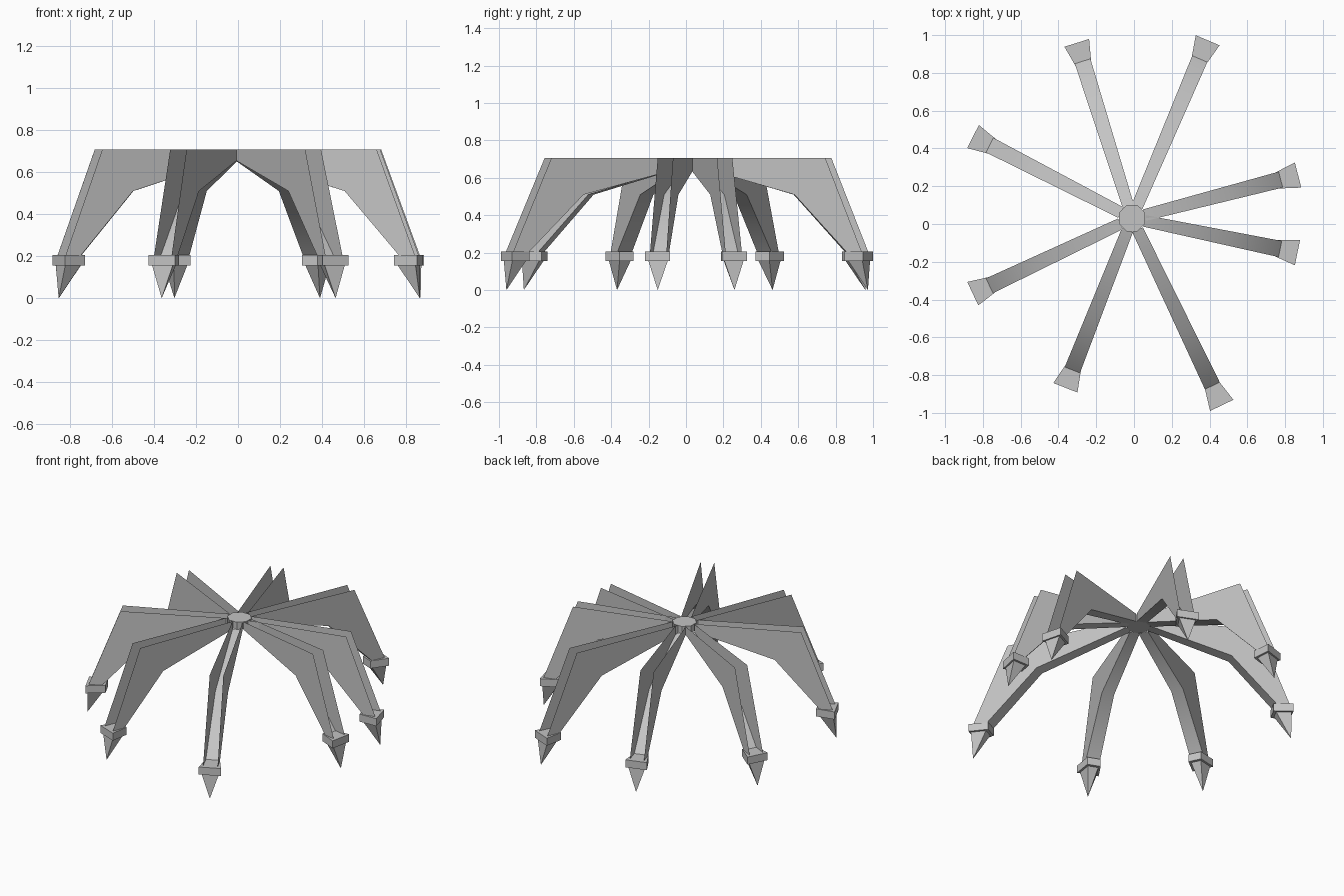
import bpy, bmesh, math
from mathutils import Matrix, Vector

if "Cube" in bpy.data.objects:
    bpy.data.objects.remove(bpy.data.objects["Cube"])

grey = bpy.data.materials.new("plain_grey")
grey.use_nodes = True
grey.diffuse_color = (0.55, 0.55, 0.55, 1)
grey.node_tree.nodes["Principled BSDF"].inputs["Base Color"].default_value = grey.diffuse_color

CENTRE = Vector((-0.01, 0.03, 0))
TOP, FLOOR, HUB_R = 0.707, 0.655, 0.075
HUB_W, END_W = 0.06, 0.09
BLOCK_TOP, BLOCK_BOTTOM = 0.205, 0.155


def finish(name, bm, turn=0.0, solid=True, smooth=False):
    """Turn a bmesh into an object rotated about the hub."""
    if solid:
        bmesh.ops.recalc_face_normals(bm, faces=bm.faces)
    bm.transform(Matrix.Translation(CENTRE) @ Matrix.Rotation(math.radians(turn), 4, "Z"))
    mesh = bpy.data.meshes.new(name)
    bm.to_mesh(mesh)
    bm.free()
    mesh.materials.append(grey)
    obj = bpy.data.objects.new(name, mesh)
    bpy.context.collection.objects.link(obj)
    if smooth:
        bpy.ops.object.select_all(action="DESELECT")
        obj.select_set(True)
        bpy.context.view_layer.objects.active = obj
        bpy.ops.object.shade_smooth_by_angle(angle=math.radians(40))


def trapezoid(bm, inner, outer, inner_w, outer_w, z):
    """Four corners in order, narrow end towards the hub."""
    return [bm.verts.new((r, w / 2, z)) for r, w in
            ((inner, inner_w), (inner, -inner_w), (outer, -outer_w), (outer, outer_w))]


def sides(bm, low, high):
    for i in range(4):
        j = (i + 1) % 4
        bm.faces.new((low[i], low[j], high[j], high[i]))


def channel(name, reach, turn):
    """Open sheet trough: two upright walls joined by a bent floor."""
    floor = [(HUB_R * 0.9, FLOOR), (0.6 * reach, 0.51), (0.9 * reach, 0.2)]
    rim = [(HUB_R * 0.9, TOP), (0.775 * reach, TOP), (0.985 * reach, 0.2)]
    bm = bmesh.new()

    def row(points, side):
        return [bm.verts.new((r, side * (HUB_W + (END_W - HUB_W) * r / reach) / 2, z))
                for r, z in points]

    left_floor, right_floor = row(floor, 1), row(floor, -1)
    left_rim, right_rim = row(rim, 1), row(rim, -1)
    for i in range(2):
        bm.faces.new((left_floor[i], right_floor[i], right_floor[i + 1], left_floor[i + 1]))
    bm.faces.new(left_floor + left_rim[::-1])
    bm.faces.new(right_rim + right_floor[::-1])
    finish(name, bm, turn, solid=False, smooth=True)


def foot_block(name, reach, turn):
    bm = bmesh.new()
    low = trapezoid(bm, reach - 0.118, reach, 0.085, 0.137, BLOCK_BOTTOM)
    high = trapezoid(bm, reach - 0.118, reach, 0.085, 0.137, BLOCK_TOP)
    bm.faces.new(low)
    bm.faces.new(high)
    sides(bm, low, high)
    finish(name, bm, turn)


def foot_spike(name, reach, turn):
    """Leaning pyramid with its tip below the outer edge."""
    bm = bmesh.new()
    base = trapezoid(bm, reach - 0.1, reach - 0.01, 0.065, 0.105, BLOCK_BOTTOM)
    tip = bm.verts.new((reach, 0, 0))
    bm.faces.new(base)
    for i in range(4):
        bm.faces.new((base[i], base[(i + 1) % 4], tip))
    finish(name, bm, turn)


# Central hub
bm = bmesh.new()
bmesh.ops.create_cone(bm, cap_ends=True, segments=8, radius1=HUB_R, radius2=HUB_R,
                      depth=TOP - FLOOR - 0.004)
bm.transform(Matrix.Translation((0, 0, (TOP + FLOOR) / 2)) @ Matrix.Rotation(math.pi / 8, 4, "Z"))
finish("hub", bm)

# Eight legs: direction in degrees and reach from the hub
LEGS = [(14.6, 0.908), (67, 1.024), (107.5, 0.974), (152.8, 0.947),
        (205.3, 0.933), (248.5, 0.964), (295.6, 1.098), (348.3, 0.894)]
for n, (turn, reach) in enumerate(LEGS, 1):
    channel(f"leg_channel_{n}", reach, turn)
    foot_block(f"foot_block_{n}", reach, turn)
    foot_spike(f"foot_spike_{n}", reach, turn)
